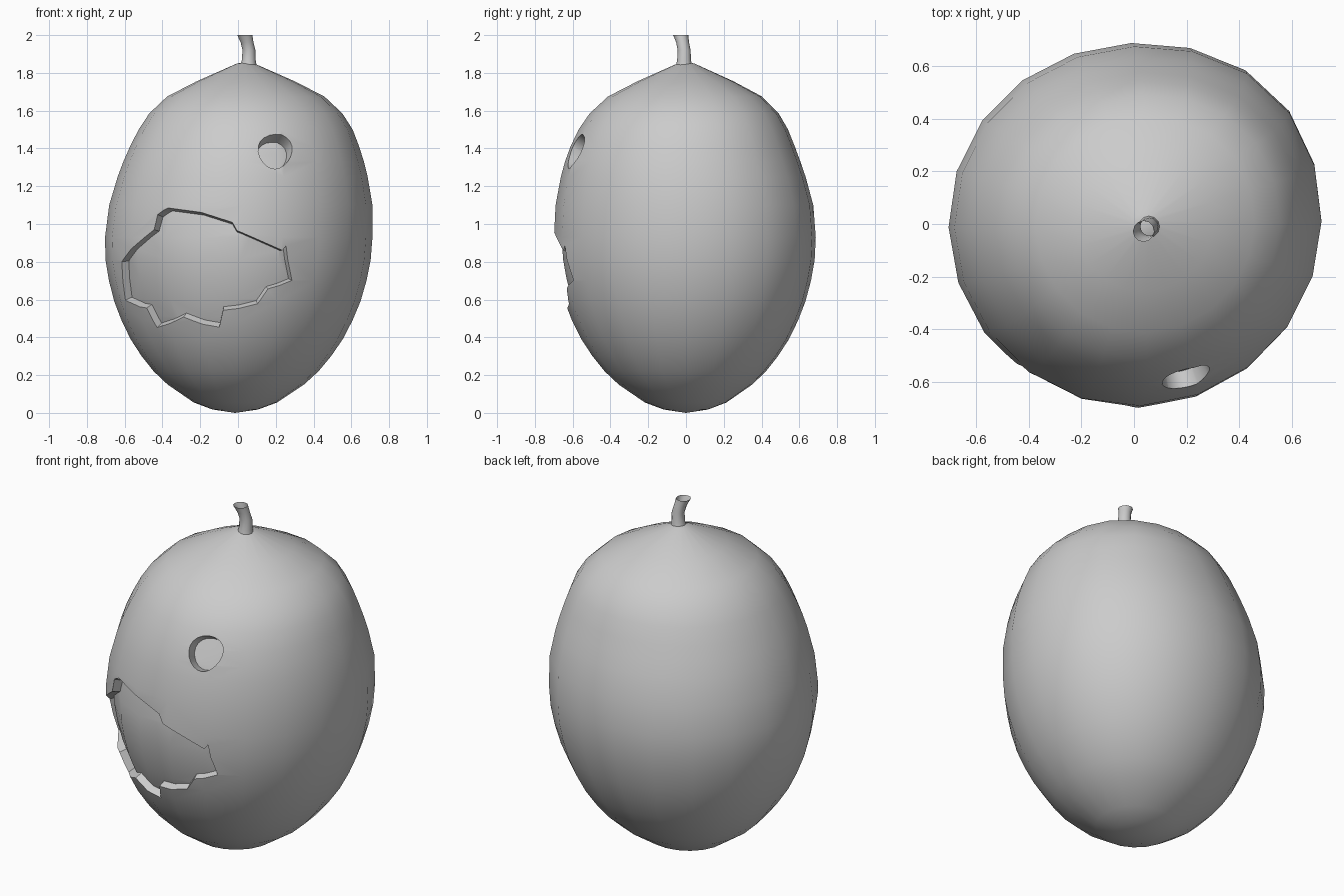
import bpy, bmesh, math
from mathutils import Vector

if "Cube" in bpy.data.objects:
    bpy.data.objects.remove(bpy.data.objects["Cube"])

# Half-width / height profile of the gourd body
PROFILE = [(0.12, 0.018), (0.22, 0.055), (0.36, 0.15), (0.435, 0.22), (0.5, 0.3),
           (0.56, 0.39), (0.61, 0.49), (0.65, 0.59), (0.68, 0.7), (0.7, 0.81),
           (0.706, 0.93), (0.695, 1.1), (0.66, 1.25), (0.635, 1.33), (0.605, 1.41),
           (0.565, 1.5), (0.51, 1.585), (0.415, 1.675), (0.26, 1.755), (0.045, 1.85)]
SIDES, DEPTH = 20, 0.968


def lean(z):
    return -0.015 * (1 - z / 0.9) if z < 0.9 else min(0.04, (z - 0.9) * 0.065)


def lean_y(z):
    return -0.013 * math.exp(-((z - 1.38) / 0.22) ** 2)


def bulge(a):
    """The body is fuller at the front and at the back right."""
    corner = max(0, math.cos(a - math.radians(46))) ** 6
    front = max(0, math.cos(a + math.radians(102))) ** 4
    return 1 + 0.045 * corner + 0.025 * front


def on_surface(x, z):
    r = 0
    for (r0, z0), (r1, z1) in zip(PROFILE, PROFILE[1:]):
        if z0 <= z <= z1:
            r = r0 + (r1 - r0) * (z - z0) / (z1 - z0)
    u = min(0.99, abs((x - lean(z)) / r))
    a = math.atan2(-math.sqrt(1 - u * u), math.copysign(u, x - lean(z)))
    return Vector((x, lean_y(z) + r * bulge(a) * DEPTH * math.sin(a), z))


def loft(bm, rings, bottom, top=None):
    """Skin a stack of rings and close the ends with fans."""
    rows = [[bm.verts.new(p) for p in ring] for ring in rings]
    n = len(rows[0])
    lo = bm.verts.new(bottom)
    hi = bm.verts.new(top) if top else None
    for i in range(n):
        j = (i + 1) % n
        for a, b in zip(rows, rows[1:]):
            bm.faces.new((a[i], a[j], b[j], b[i]))
        bm.faces.new((rows[0][j], rows[0][i], lo))
        if hi:
            bm.faces.new((rows[-1][i], rows[-1][j], hi))


def make_object(name, bm):
    mesh = bpy.data.meshes.new(name)
    bm.to_mesh(mesh)
    bm.free()
    ob = bpy.data.objects.new(name, mesh)
    bpy.context.collection.objects.link(ob)
    return ob


def activate(ob):
    bpy.ops.object.select_all(action='DESELECT')
    ob.select_set(True)
    bpy.context.view_layer.objects.active = ob


def body_ring(z, r, height):
    angles = [math.radians(1) + i * math.tau / SIDES for i in range(SIDES)]
    return [(lean(z) + r * bulge(a) * math.cos(a),
             lean_y(z) + r * bulge(a) * DEPTH * math.sin(a), height) for a in angles]


def boolean(target, other, operation):
    mod = target.modifiers.new(operation, 'BOOLEAN')
    mod.operation, mod.solver, mod.object = operation, 'EXACT', other
    activate(target)
    bpy.ops.object.modifier_apply(modifier=mod.name)
    bpy.data.objects.remove(other)


# Outer body
bm = bmesh.new()
loft(bm, [body_ring(z, r, z) for r, z in PROFILE], (-0.015, 0, 0), (0.05, 0, 1.857))
body = make_object("body", bm)

# Inner core that shows at the bottom of the carved recesses
bm = bmesh.new()
rings = []
for r, z in PROFILE:
    t = 0.042 + 0.035 * max(0, min(1, (z - 1) / 0.4))
    rings.append(body_ring(z, r * (1 - t / 0.7), 0.93 + (z - 0.93) * (1 - t / 0.92)))
loft(bm, rings, (-0.015, 0, 0.045), (0.045, 0, 1.78))
core = make_object("inner_core", bm)


# Carved openings: cones from a point inside the body through each outline
def carve(name, outline, apex, reach):
    apex = Vector(apex)
    pts = [on_surface(x, z) for x, z in outline]
    mid = on_surface(sum(p.x for p in pts) / len(pts), sum(p.z for p in pts) / len(pts))
    bm = bmesh.new()
    ring = [bm.verts.new(apex + (p - apex) * reach) for p in pts]
    tip = bm.verts.new(apex)
    cap = bm.verts.new(apex + (mid - apex) * reach)
    for a, b in zip(ring, ring[1:] + ring[:1]):
        bm.faces.new((a, b, tip))
        bm.faces.new((b, a, cap))
    bmesh.ops.recalc_face_normals(bm, faces=bm.faces)
    cutter = make_object(name, bm)
    cutter.hide_render = True
    boolean(body, cutter, 'DIFFERENCE')


MOUTH = [(-0.62, 0.80), (-0.445, 0.97), (-0.425, 1.05), (-0.37, 1.085), (-0.19, 1.06),
         (-0.03, 1.01), (-0.005, 0.965), (0.235, 0.86), (0.255, 0.885), (0.265, 0.81),
         (0.288, 0.70), (0.16, 0.655), (0.105, 0.575), (-0.08, 0.54), (-0.10, 0.45),
         (-0.29, 0.505), (-0.43, 0.45), (-0.485, 0.555), (-0.60, 0.595)]
carve("mouth_cutter", MOUTH, (-0.02, 0, 0.86), 1.7)

# Rounded eye: circle that narrows toward the bottom
EYE = []
for i in range(20):
    a = i * math.tau / 20
    EYE.append((0.198 + (0.09 + 0.014 * math.sin(a)) * math.cos(a),
                1.385 + 0.092 * math.sin(a)))
carve("eye_cutter", EYE, (0.03, -0.03, 1.11), 1.4)
boolean(body, core, 'UNION')

# Bent stem, open at the top
bm = bmesh.new()
STEM = [(0.055, -0.01, 1.835, 0.044), (0.057, -0.01, 1.865, 0.037), (0.058, -0.01, 1.92, 0.034),
        (0.048, -0.018, 1.962, 0.034), (0.036, -0.028, 2.0, 0.040)]
loft(bm, [[(x + r * math.cos(i * math.tau / 12), y + r * math.sin(i * math.tau / 12), z)
           for i in range(12)] for x, y, z, r in STEM], (0.055, -0.01, 1.835))
stem = make_object("stem", bm)

for ob in (body, stem):
    activate(ob)
    bpy.ops.object.shade_smooth_by_angle(angle=math.radians(35))
